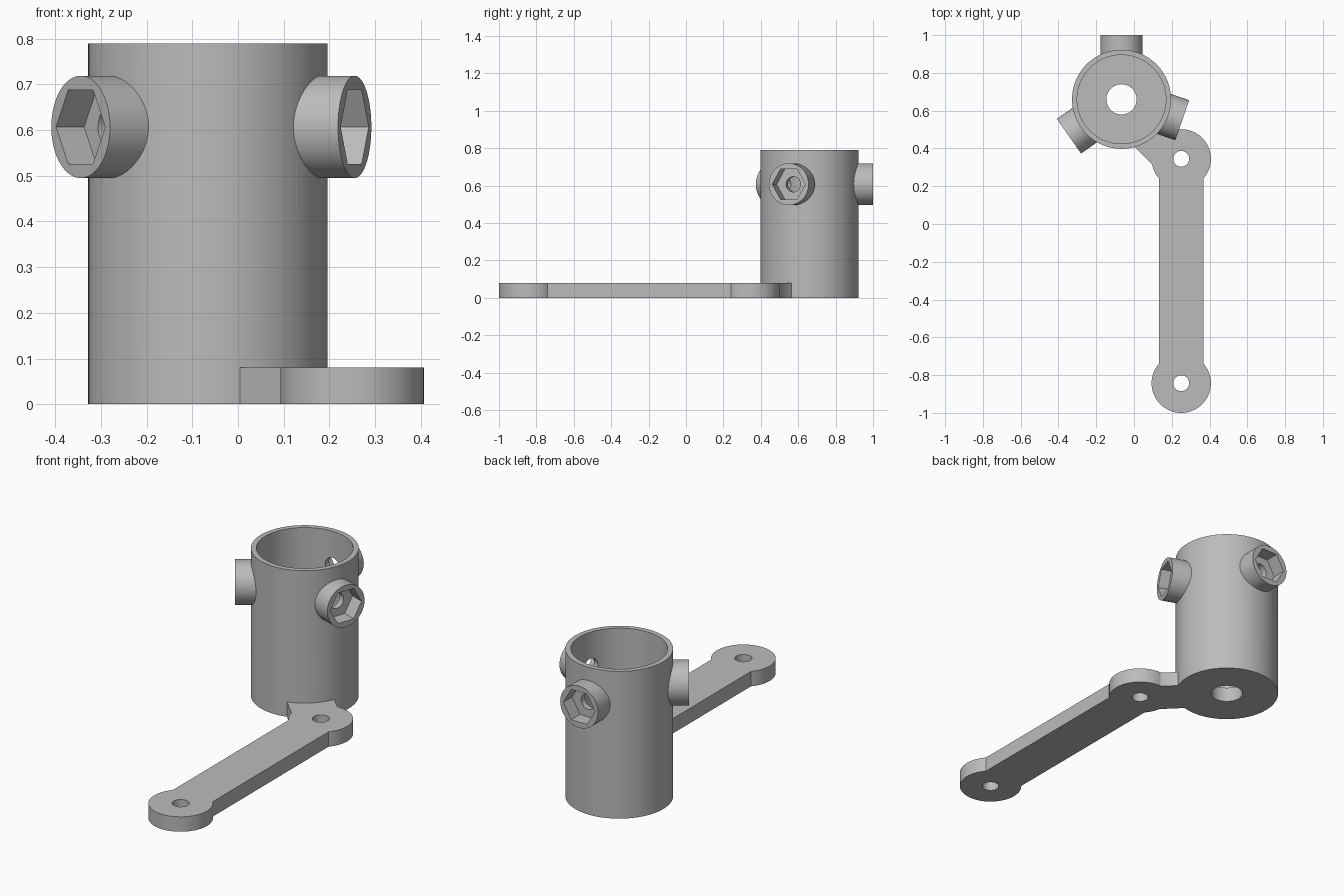
import bpy
from math import radians, cos, sin, pi
from mathutils import Matrix, Vector

if "Cube" in bpy.data.objects:
    bpy.data.objects.remove(bpy.data.objects["Cube"], do_unlink=True)

grey = bpy.data.materials.new("plain grey")
grey.use_nodes = True
grey.diffuse_color = (0.5, 0.5, 0.5, 1)
grey.node_tree.nodes["Principled BSDF"].inputs["Base Color"].default_value = (0.5, 0.5, 0.5, 1)

CUP = Vector((-0.066, 0.66, 0))
CUP_R, CUP_H, BORE_R = 0.262, 0.79, 0.235
PLATE = 0.08
PIVOT = Vector((0.25, 0.345, 0))
TIP = Vector((0.25, -0.843, 0))
SOCKET_Z, SOCKET_END = 0.607, 0.34


def upright(name, centre, radius, z0, z1, sides=96):
    bpy.ops.mesh.primitive_cylinder_add(
        vertices=sides, radius=radius, depth=z1 - z0,
        location=(centre.x, centre.y, (z0 + z1) / 2))
    bpy.context.object.name = name
    return bpy.context.object


def radial(name, angle, radius, r0, r1, sides=64):
    """Cylinder lying along a spoke of the cup, from distance r0 to r1."""
    a = radians(angle)
    mid = (r0 + r1) / 2
    bpy.ops.mesh.primitive_cylinder_add(vertices=sides, radius=radius, depth=r1 - r0)
    ob = bpy.context.object
    ob.name = name
    # a first corner points sideways, so a hexagon has level top and bottom
    ob.matrix_world = (
        Matrix.Translation(CUP + Vector((cos(a) * mid, sin(a) * mid, SOCKET_Z)))
        @ Matrix.Rotation(a, 4, 'Z') @ Matrix.Rotation(pi / 2, 4, 'Y'))
    return ob


def bar(name, start, end, half_width, offset=0):
    """Flat plate between two points on the ground."""
    d = end - start
    side = Vector((-d.y, d.x, 0)).normalized()
    bpy.ops.mesh.primitive_cube_add(size=1)
    ob = bpy.context.object
    ob.name = name
    mid = (start + end) / 2 + side * offset
    ob.matrix_world = (
        Matrix.Translation(mid + Vector((0, 0, PLATE / 2)))
        @ Matrix.Rotation(Vector((1, 0)).angle_signed(d.xy) * -1, 4, 'Z')
        @ Matrix.Diagonal((d.length, 2 * half_width, PLATE, 1)))
    return ob


def combine(target, other, operation):
    mod = target.modifiers.new(operation.lower(), 'BOOLEAN')
    mod.operation, mod.object, mod.solver = operation, other, 'EXACT'
    bpy.context.view_layer.update()
    bpy.context.view_layer.objects.active = target
    bpy.ops.object.modifier_apply(modifier=mod.name)
    bpy.data.objects.remove(other, do_unlink=True)


def finish(ob):
    ob.data.materials.clear()
    ob.data.materials.append(grey)
    bpy.ops.object.select_all(action='DESELECT')
    ob.select_set(True)
    bpy.context.view_layer.objects.active = ob
    bpy.ops.object.shade_smooth_by_angle(angle=radians(30))


# Cup with three nut sockets around the rim
cup = upright("cup", CUP, CUP_R, 0, CUP_H)
angles = (90, 215, 341)
for a in angles:
    combine(cup, radial("socket", a, 0.112, 0.2, SOCKET_END), 'UNION')
combine(cup, upright("bore", CUP, BORE_R, PLATE, 1), 'DIFFERENCE')
combine(cup, upright("drain", CUP, 0.08, -0.1, 0.2, 64), 'DIFFERENCE')
for a in angles:
    combine(cup, radial("hex_pocket", a, 0.094, 0.265, 0.4, 6), 'DIFFERENCE')
    combine(cup, radial("screw_hole", a, 0.041, 0.15, 0.4, 32), 'DIFFERENCE')
finish(cup)

# Flat arm: two round ends, a long bar and a short neck to the cup
arm = bar("arm", PIVOT, TIP, 0.118)
combine(arm, bar("neck", CUP, PIVOT, 0.116, -0.013), 'UNION')
for end in (PIVOT, TIP):
    combine(arm, upright("round_end", end, 0.157, 0, PLATE, 64), 'UNION')
for end in (PIVOT, TIP):
    combine(arm, upright("bolt_hole", end, 0.042, -0.1, 0.2, 32), 'DIFFERENCE')
combine(arm, upright("cup_clearance", CUP, CUP_R - 0.002, -0.1, 0.2), 'DIFFERENCE')
finish(arm)
